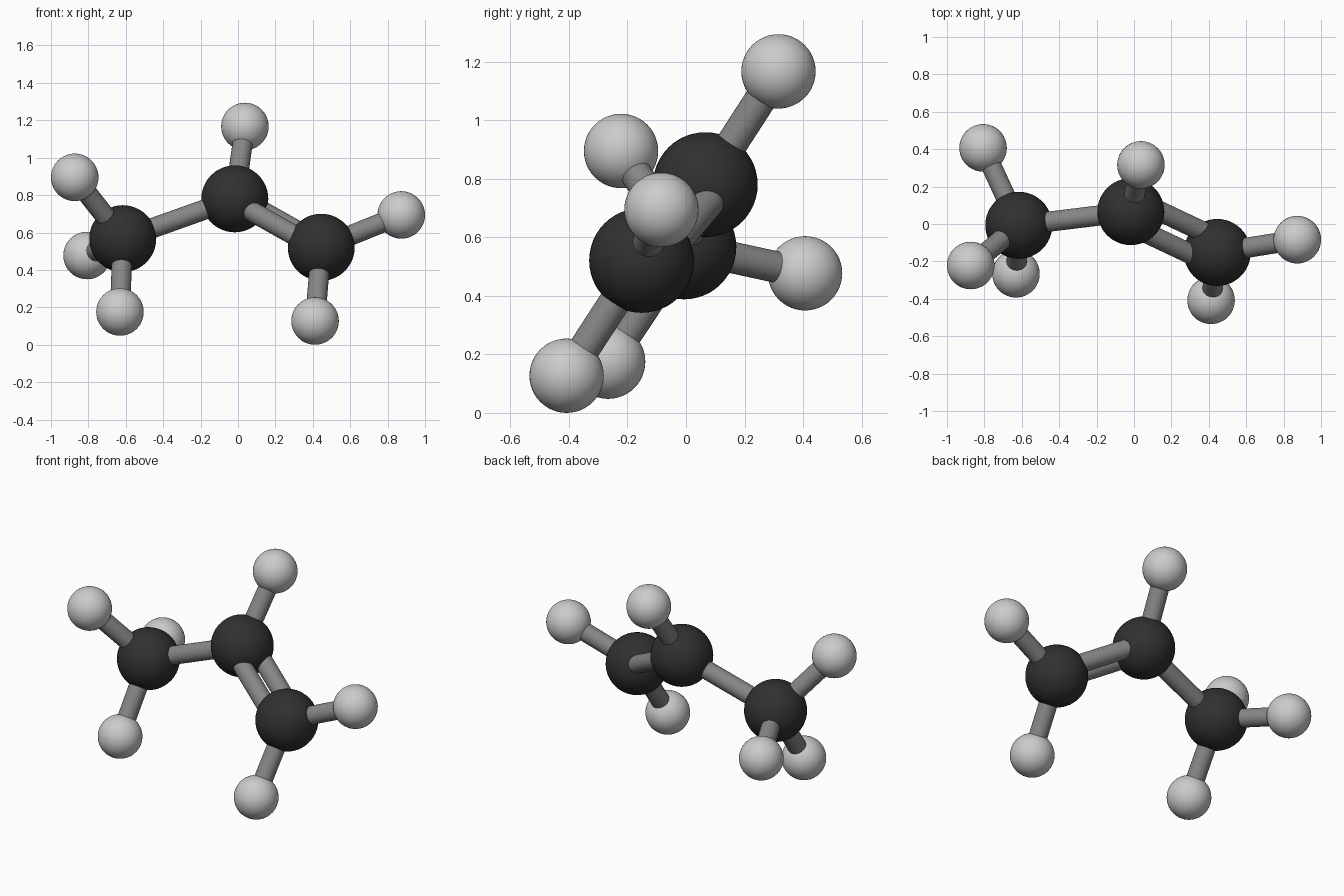
import bpy
from mathutils import Vector

if "Cube" in bpy.data.objects:
    bpy.data.objects.remove(bpy.data.objects["Cube"])

CARBON_R, HYDROGEN_R, BOND_R, DOUBLE_GAP = 0.179, 0.127, 0.054, 0.136


def material(name, grey):
    m = bpy.data.materials.new(name)
    m.diffuse_color = (grey, grey, grey, 1)
    m.use_nodes = True
    m.node_tree.nodes["Principled BSDF"].inputs["Base Color"].default_value = m.diffuse_color
    return m


dark = material("carbon_black", 0.03)
light = material("hydrogen_grey", 0.55)
mid = material("bond_grey", 0.24)


def finish(name, mat):
    ob = bpy.context.object
    ob.name = name
    ob.data.materials.append(mat)
    bpy.ops.object.shade_smooth_by_angle()
    return ob


def ball(name, centre, radius, mat):
    bpy.ops.mesh.primitive_uv_sphere_add(segments=48, ring_count=24, radius=radius, location=centre)
    return finish(name, mat)


def stick(name, a, b):
    d = b - a
    bpy.ops.mesh.primitive_cylinder_add(vertices=32, radius=BOND_R, depth=d.length, location=(a + b) / 2)
    bpy.context.object.rotation_euler = d.to_track_quat('Z', 'Y').to_euler()
    return finish(name, mid)


# Carbon atoms, each with the hydrogens attached to it
atoms = {
    "left": ((-0.616, -0.007, 0.567),
             [(-0.873, -0.222, 0.895), (-0.807, 0.407, 0.477), (-0.631, -0.266, 0.175)]),
    "middle": ((-0.017, 0.066, 0.78), [(0.037, 0.316, 1.167)]),
    "right": ((0.445, -0.152, 0.521), [(0.873, -0.084, 0.694), (0.412, -0.408, 0.127)]),
}
pos = {}
for key, (centre, hydrogens) in atoms.items():
    pos[key] = Vector(centre)
    ball(f"carbon_{key}", centre, CARBON_R, dark)
    for i, h in enumerate(hydrogens, 1):
        ball(f"hydrogen_{key}_{i}", h, HYDROGEN_R, light)
        stick(f"hydrogen_bond_{key}_{i}", pos[key], Vector(h))

# Single carbon bond
stick("single_bond", pos["left"], pos["middle"])

# Double carbon bond: two parallel sticks set side by side horizontally
a, b = pos["middle"], pos["right"]
side = (b - a).cross(Vector((0, 0, 1))).normalized() * DOUBLE_GAP / 2
for label, s in (("front", 1), ("back", -1)):
    stick(f"double_bond_{label}", a + side * s, b + side * s)
